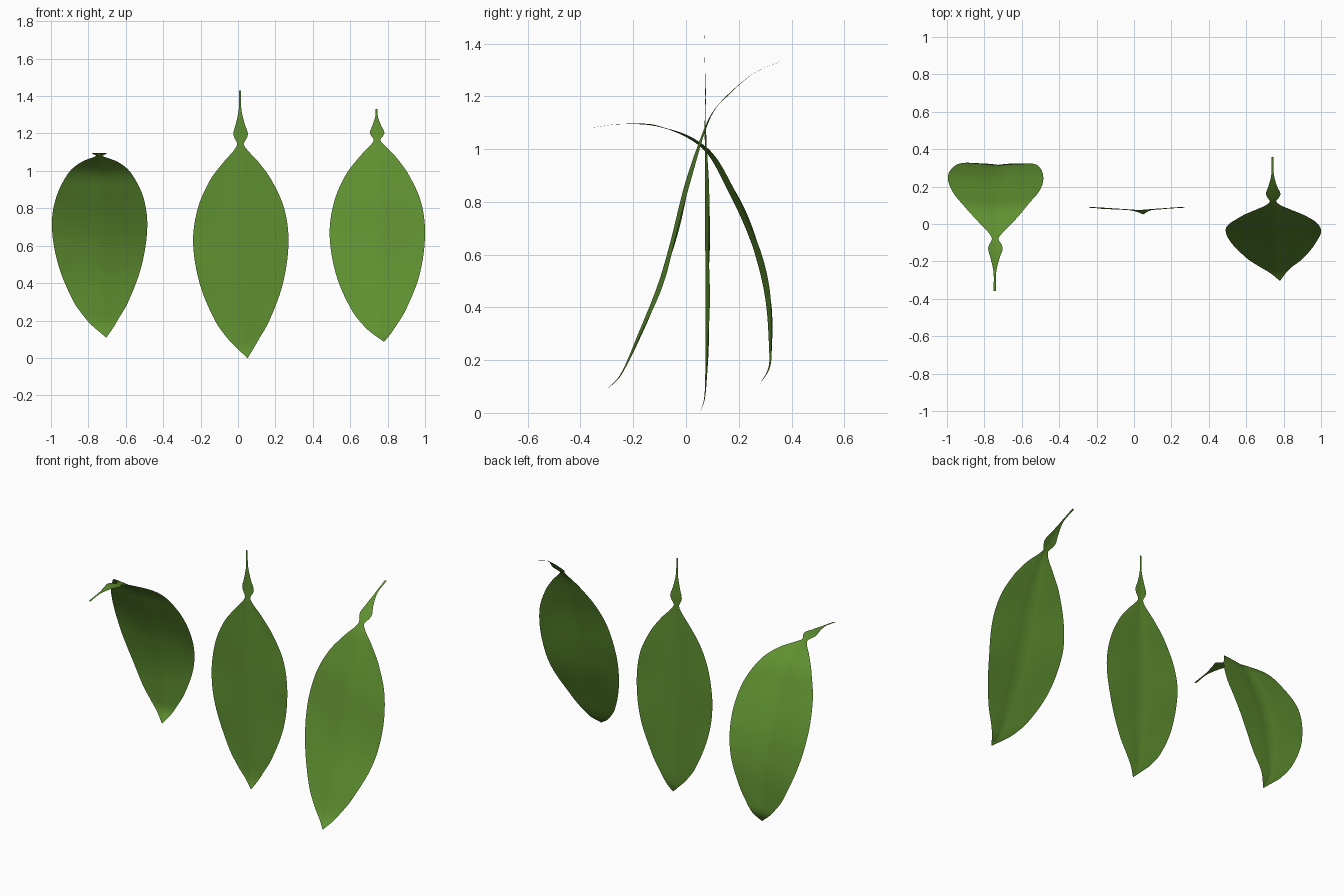
import bpy, math
from mathutils import Vector

if "Cube" in bpy.data.objects:
    bpy.data.objects.remove(bpy.data.objects["Cube"])

LENGTH = 1.43

leaf_green = bpy.data.materials.new("leaf green")
leaf_green.diffuse_color = (0.115, 0.28, 0.03, 1)
leaf_green.use_nodes = True
leaf_green.node_tree.nodes["Principled BSDF"].inputs["Base Color"].default_value = leaf_green.diffuse_color


def interp(keys, t):
    """Smooth curve through keys of (t, values...), returns the values."""
    n = len(keys)
    i = 0
    while i < n - 2 and t > keys[i + 1][0]:
        i += 1

    def slope(k, c):
        a, b = keys[max(k - 1, 0)], keys[min(k + 1, n - 1)]
        return (b[c] - a[c]) / (b[0] - a[0])

    a, b = keys[i], keys[i + 1]
    h = b[0] - a[0]
    f = min(max((t - a[0]) / h, 0), 1)
    return [(2*f**3 - 3*f*f + 1) * a[c] + (f**3 - 2*f*f + f) * h * slope(i, c)
            + (3*f*f - 2*f**3) * b[c] + (f**3 - f*f) * h * slope(i + 1, c)
            for c in range(1, len(a))]


# Outline: distance from tip, left edge x, midrib x, right edge x
OUTLINE = [
    (0.00, 0.048, 0.050, 0.052), (0.04, 0.010, 0.038, 0.075),
    (0.10, -0.050, 0.030, 0.110), (0.20, -0.122, 0.028, 0.167),
    (0.40, -0.205, 0.026, 0.240), (0.62, -0.240, 0.024, 0.270),
    (0.80, -0.215, 0.022, 0.247), (0.95, -0.150, 0.020, 0.180),
    (1.05, -0.075, 0.017, 0.108), (1.11, -0.022, 0.015, 0.052),
    (1.145, -0.004, 0.014, 0.030), (1.17, -0.016, 0.014, 0.044),
    (1.20, -0.025, 0.013, 0.053), (1.25, -0.012, 0.012, 0.036),
    (1.33, 0.004, 0.011, 0.018), (1.43, 0.004, 0.010, 0.016)]


def make_leaf(name, x0, path, fold, rows=110, half=6):
    # Side path (y, z) from tip to stem end, keyed by distance
    dist = [0]
    for a, b in zip(path, path[1:]):
        dist.append(dist[-1] + math.dist(a, b))
    keys = [(d / dist[-1] * LENGTH, *p) for d, p in zip(dist, path)]
    verts, faces = [], []
    cols = 2 * half + 1
    for r in range(rows + 1):
        s = LENGTH * r / rows
        y, z = interp(keys, s)
        a, b = interp(keys, max(s - 0.01, 0)), interp(keys, min(s + 0.01, LENGTH))
        tan = Vector((b[0] - a[0], b[1] - a[1])).normalized()
        left, mid, right = interp(OUTLINE, s)
        width = (right - left) / 0.51
        for c in range(cols):
            u = c / half - 1
            x = mid + u * (right - mid if u > 0 else mid - left)
            # Halves rise from the midrib, edges ripple slightly
            lift = fold * width * abs(u) ** 0.7 + 0.003 * width * u * u * math.sin(14 * s + 2 * u)
            verts.append((x0 + x, y + tan.y * lift, z - tan.x * lift))
    for r in range(rows):
        for c in range(cols - 1):
            k = r * cols + c
            faces.append((k, k + 1, k + cols + 1, k + cols))
    mesh = bpy.data.meshes.new(name)
    mesh.from_pydata(verts, [], faces)
    mesh.materials.append(leaf_green)
    mesh.polygons.foreach_set("use_smooth", [True] * len(faces))
    obj = bpy.data.objects.new(name, mesh)
    bpy.context.collection.objects.link(obj)
    return obj


# Drooping leaf, curled over towards the back
make_leaf("drooping_leaf", -0.755, [
    (0.28, 0.11), (0.312, 0.17), (0.315, 0.24), (0.301, 0.43), (0.262, 0.60),
    (0.215, 0.725), (0.147, 0.865), (0.08, 0.983), (-0.004, 1.048),
    (-0.12, 1.088), (-0.254, 1.094), (-0.357, 1.081)], 0.024)

# Straight leaf
make_leaf("straight_leaf", 0, [
    (0.052, 0.0), (0.068, 0.05), (0.073, 0.15), (0.073, 0.6),
    (0.071, 1.1), (0.073, 1.2), (0.069, 1.43)], 0.016)

# Leaning leaf, blade towards the front and stem bent back
make_leaf("leaning_leaf", 0.73, [
    (-0.302, 0.087), (-0.25, 0.144), (-0.183, 0.296), (-0.107, 0.486),
    (-0.062, 0.638), (-0.005, 0.865), (0.053, 1.036), (0.095, 1.131),
    (0.152, 1.2), (0.258, 1.288), (0.357, 1.332)], 0.018)
